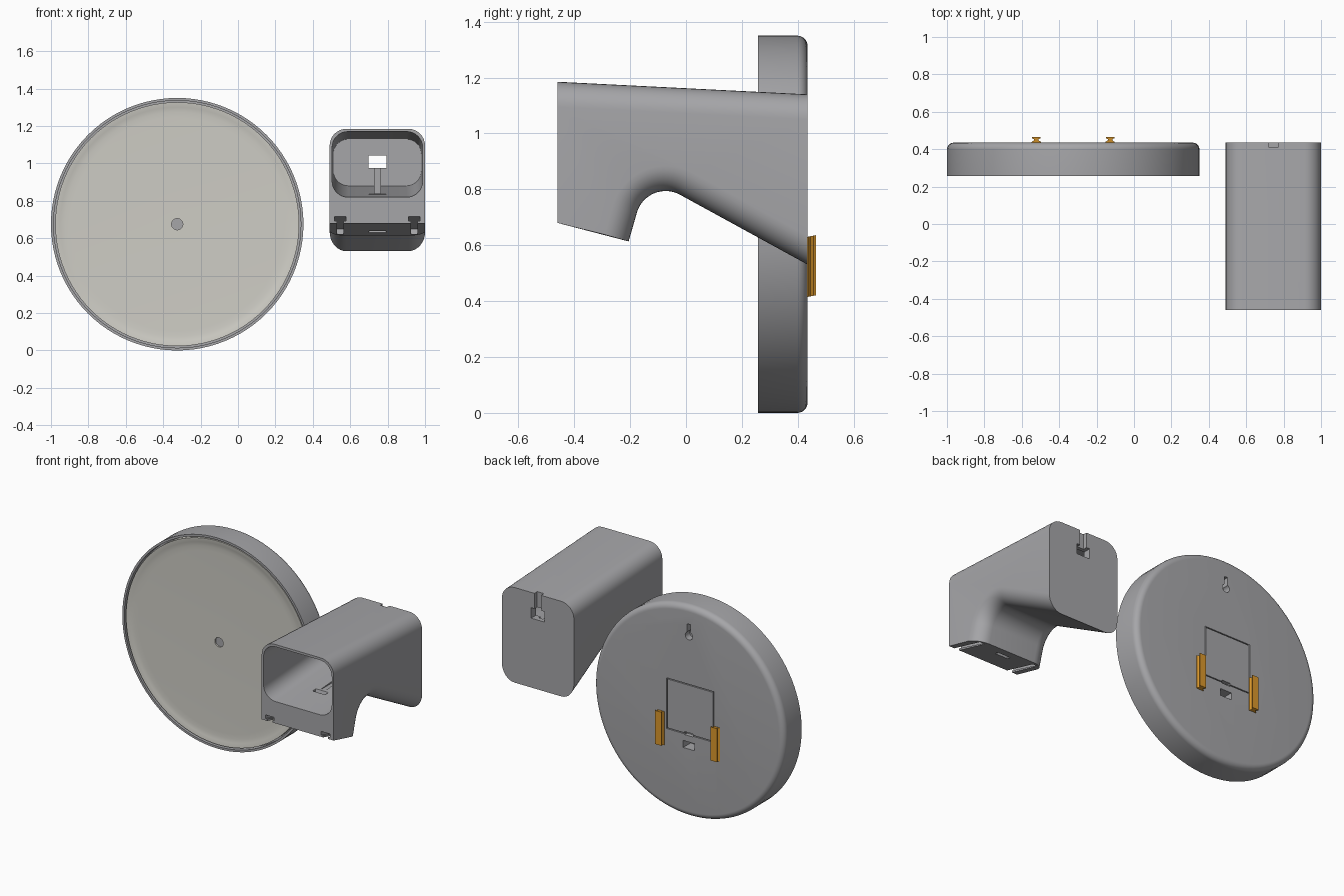
import bpy, bmesh, math
from mathutils import Vector

if "Cube" in bpy.data.objects:
    bpy.data.objects.remove(bpy.data.objects["Cube"])


def material(name, rgb):
    m = bpy.data.materials.new(name)
    m.diffuse_color = (*rgb, 1)
    m.use_nodes = True
    m.node_tree.nodes["Principled BSDF"].inputs["Base Color"].default_value = m.diffuse_color
    return m


GREY = material("grey plastic", (0.38, 0.38, 0.395))
CREAM = material("cream face", (0.62, 0.61, 0.56))
ORANGE = material("orange rail", (0.72, 0.32, 0.025))


def loft(name, rings, mat=GREY, closed=False):
    """Skin matching rings of points; close the ends with caps or into a loop."""
    bm = bmesh.new()
    vs = [[bm.verts.new(p) for p in r] for r in rings]
    n = len(vs[0])
    pairs = list(zip(vs, vs[1:])) + ([(vs[-1], vs[0])] if closed else [])
    for a, b in pairs:
        for i in range(n):
            j = (i + 1) % n
            bm.faces.new((a[i], a[j], b[j], b[i]))
    if not closed:
        bm.faces.new(vs[0])
        bm.faces.new(vs[-1])
    bmesh.ops.recalc_face_normals(bm, faces=bm.faces)
    me = bpy.data.meshes.new(name)
    bm.to_mesh(me)
    bm.free()
    me.materials.append(mat)
    ob = bpy.data.objects.new(name, me)
    bpy.context.collection.objects.link(ob)
    return ob


def box(x0, x1, y0, y1, z0, z1):
    return loft("cutter", [[(x0, y, z0), (x1, y, z0), (x1, y, z1), (x0, y, z1)] for y in (y0, y1)])


def cut(ob, cutters):
    bpy.context.view_layer.objects.active = ob
    for c in cutters:
        mod = ob.modifiers.new("cut", 'BOOLEAN')
        mod.operation, mod.solver, mod.object = 'DIFFERENCE', 'EXACT', c
        bpy.ops.object.modifier_apply(modifier=mod.name)
        bpy.data.objects.remove(c)


def smooth(ob):
    bpy.ops.object.select_all(action='DESELECT')
    ob.select_set(True)
    bpy.context.view_layer.objects.active = ob
    bpy.ops.object.shade_smooth_by_angle(angle=math.radians(30))


def circle(r, y, cx, cz, n=96):
    return [(cx + r * math.cos(2 * math.pi * i / n), y, cz + r * math.sin(2 * math.pi * i / n))
            for i in range(n)]


# ---- round clock body: shallow tray with a rounded back edge
CX, CZ, R = -0.325, 0.675, 0.675
prof = [(0.02, 0.29), (0.655, 0.29), (0.655, 0.257), (R, 0.257)]
prof += [(R - 0.037 + 0.037 * math.cos(a), 0.398 + 0.037 * math.sin(a))
         for a in (math.pi / 2 * k / 8 for k in range(9))]
body = loft("clock_body", [circle(0.645, 0.29, CX, CZ), circle(0.655, 0.257, CX, CZ)]
            + [circle(r, y, CX, CZ) for r, y in prof[3:]])
# tray front opened up around the face
cut(body, [loft("cutter", [circle(0.661, 0.2, CX, CZ), circle(0.661, 0.30, CX, CZ)])])

# keyhole, cable slot and thin hatch outline in the back
key = circle(0.026, 0.39, CX, 1.16, 24)
hatch = [box(x - 0.003, x + 0.003, 0.425, 0.45, 0.525, 0.85) for x in (-0.5, -0.17)]
hatch += [box(-0.4969, -0.1731, 0.425, 0.45, z - 0.003, z + 0.003) for z in (0.528, 0.847)]
cut(body, [loft("cutter", [key, [(x, 0.45, z) for x, _, z in key]]),
           box(CX - 0.012, CX + 0.012, 0.391, 0.45, 1.16, 1.235),
           box(CX - 0.04, CX + 0.04, 0.36, 0.45, 0.435, 0.48),
           box(CX - 0.03, CX + 0.03, 0.41, 0.45, 0.52, 0.54)] + hatch)
smooth(body)

# ---- clock face: slightly dished ring with a centre hole
face_prof = [(0.03, 0.298), (0.03, 0.272), (0.57, 0.272), (0.60, 0.271),
             (0.625, 0.268), (0.645, 0.262), (0.652, 0.262), (0.652, 0.298)]
smooth(loft("clock_face", [circle(r, y, CX, CZ) for r, y in face_prof], CREAM, closed=True))
loft("centre_hole", [circle(0.031, 0.282, CX, CZ, 32), circle(0.031, 0.302, CX, CZ, 32)])

# ---- mounting rails on the clock back
half = [(0.025, 0.433), (0.025, 0.439), (0.012, 0.447), (0.012, 0.454), (0.023, 0.458), (0.023, 0.465)]
for side, s in (("left", -1), ("right", 1)):
    outline = half + [(-x, y) for x, y in reversed(half)]
    loft("rail_" + side, [[(CX + s * 0.197 + x, y, z + 0.2 * (y - 0.435)) for x, y in outline]
                          for z in (0.415, 0.63)], ORANGE)

# ---- stand: side profile lofted across x, inset toward both sides for rounded edges
SX, HALF, RAD = 0.745, 0.255, 0.09
AY, AZ, AR = -0.073, 0.687, 0.107            # arch centre and radius
A0, A1 = math.radians(61.3), math.radians(164)


def stand_profile(d):
    """Profile (y, z) with the top and the arched underside moved inward by d."""
    pts = [(-0.46, 1.185 - d), (0.435, 1.14 - d)]
    r = AR + d
    slope = math.tan(math.pi / 2 - A0)
    y0, z0 = AY + r * math.cos(A0), AZ + r * math.sin(A0)
    pts.append((0.435, z0 - (0.435 - y0) * slope))
    for k in range(17):
        a = A0 + (A1 - A0) * k / 16
        pts.append((AY + r * math.cos(a), AZ + r * math.sin(a)))
    yl, zl = pts[-1]
    t = 0.107                                 # short leg down to the lip
    pts.append((yl - t * math.sin(math.radians(16)), zl - t * math.cos(math.radians(16))))
    pts.append((-0.46, 0.68))
    return pts


layers = []
for k in range(9):
    a = math.pi / 2 * k / 8
    layers.append((HALF - RAD + RAD * math.sin(a), RAD * (1 - math.cos(a))))
rings = [(SX - w, d) for w, d in reversed(layers)] + [(SX + w, d) for w, d in layers]
stand = loft("stand", [[(x, y, z) for y, z in stand_profile(d)] for x, d in rings])


def rounded_rect(y, x0, x1, z0, z1, r, n=8):
    pts = []
    for q, (cx, cz) in enumerate(((x1 - r, z1 - r), (x0 + r, z1 - r), (x0 + r, z0 + r), (x1 - r, z0 + r))):
        for k in range(n + 1):
            a = math.pi / 2 * (q + k / n)
            pts.append((cx + r * math.cos(a), y, cz + r * math.sin(a)))
    return pts


# lip frame: u runs back along the lip underside, v points up into it
O, U, V = Vector((0, -0.46, 0.68)), Vector((0, 0.961, -0.275)), Vector((0, 0.275, 0.961))


def lip_prism(cx, outline, u0, u1):
    return loft("cutter", [[tuple(O + Vector((cx + x, 0, 0)) + U * u + V * v) for x, v in outline]
                           for u in (u0, u1)])


tee = [(0.018, -0.03), (0.018, 0.012), (0.031, 0.012), (0.031, 0.034)]
tee += [(-x, v) for x, v in reversed(tee)]
slot = [(-0.045, -0.03), (0.045, -0.03), (0.045, 0.24), (-0.045, 0.24)]
cut(stand, [
    # main cavity
    loft("cutter", [rounded_rect(-0.48, 0.503, 0.987, 0.818, 1.171, 0.085),
                    rounded_rect(0.385, 0.51, 0.98, 0.88, 1.13, 0.08)]),
    # cable window through the back wall, with notch up to the top
    box(SX - 0.048, SX + 0.048, 0.3, 0.5, 0.975, 1.042),
    box(SX - 0.024, SX + 0.024, 0.408, 0.5, 1.03, 1.25),
    # cable groove along the floor and up the back wall
    box(SX - 0.016, SX + 0.016, -0.2, 0.405, 0.835, 0.985),
    # cable slot through the lip
    lip_prism(SX, slot, 0.165, 0.195),
    # rail slots under the lip
    lip_prism(0.547, tee, -0.05, 0.235),
    lip_prism(0.943, tee, -0.05, 0.235),
])
smooth(stand)
